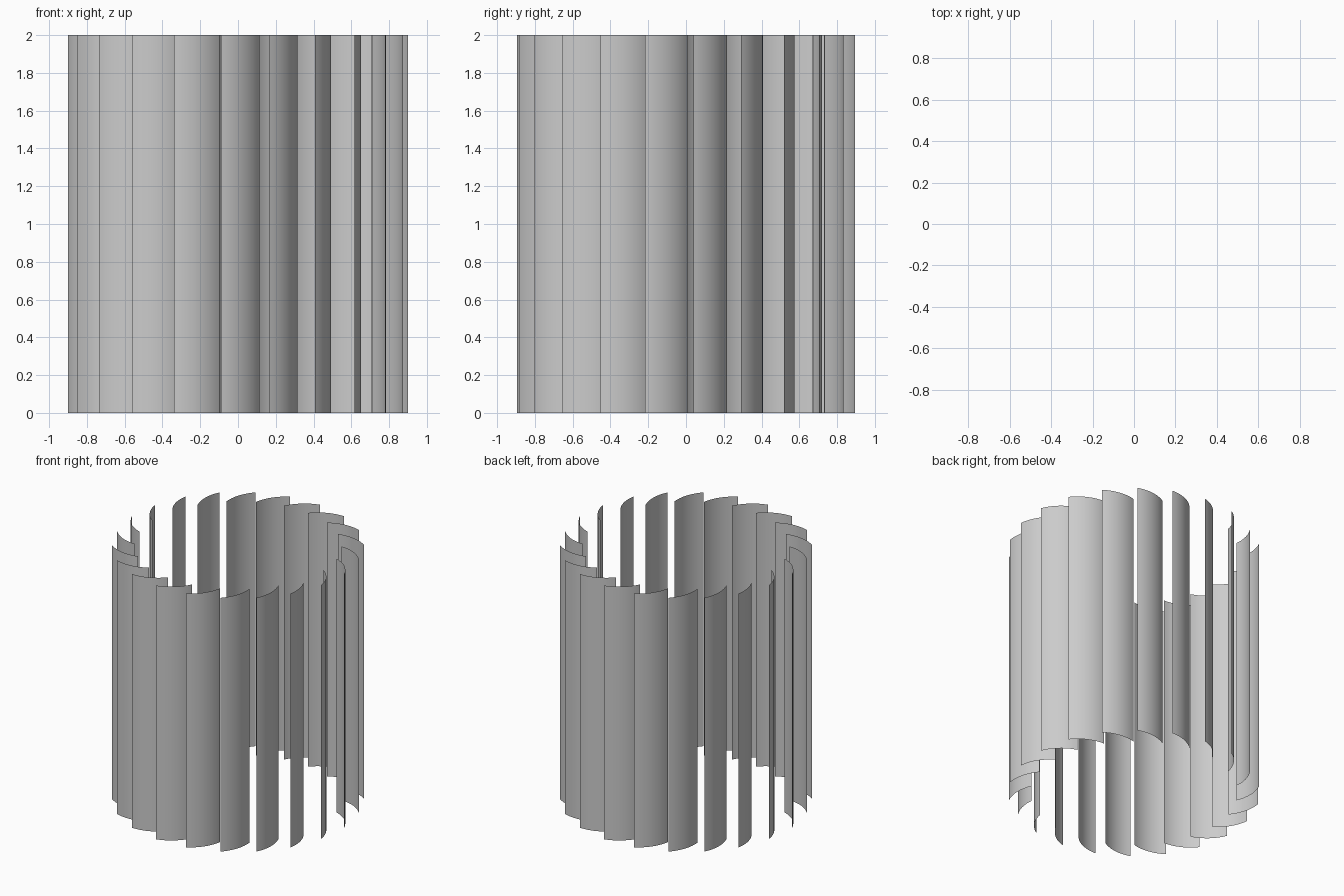
import bpy, bmesh
from math import sin, cos, radians, sqrt, asin
from mathutils import Vector

if "Cube" in bpy.data.objects:
    bpy.data.objects.remove(bpy.data.objects["Cube"])

N, H = 22, 2.0
R_OUT, R_IN, SWEEP, SAG, SEG = 0.90, 0.74, 14.5, 0.029, 12


def polar(r, deg):
    return Vector((r * cos(radians(deg)), r * sin(radians(deg))))


def arc_points(a, b, sag):
    # circular arc from a to b, bulging to the right of a->b
    d = b - a
    c = d.length
    rad = (c * c / 4 + sag * sag) / (2 * sag)
    half = asin(c / 2 / rad)
    t = d / c
    n = Vector((t.y, -t.x))
    centre = (a + b) / 2 - n * (rad - sag)
    return [centre + n * rad * cos(w) + t * rad * sin(w)
            for w in (half * (2 * i / SEG - 1) for i in range(SEG + 1))]


# one open curved sheet per blade, repeated round the ring
for k in range(N):
    ang = 2.45 + k * 360 / N
    bm = bmesh.new()
    pts = arc_points(polar(R_OUT, ang), polar(R_IN, ang + SWEEP), SAG)
    cols = [(bm.verts.new((p.x, p.y, 0)), bm.verts.new((p.x, p.y, H))) for p in pts]
    for (a0, a1), (b0, b1) in zip(cols, cols[1:]):
        bm.faces.new((a0, b0, b1, a1)).smooth = True
    me = bpy.data.meshes.new("blade")
    bm.to_mesh(me)
    bm.free()
    bpy.context.collection.objects.link(bpy.data.objects.new(f"blade_{k + 1:02d}", me))
